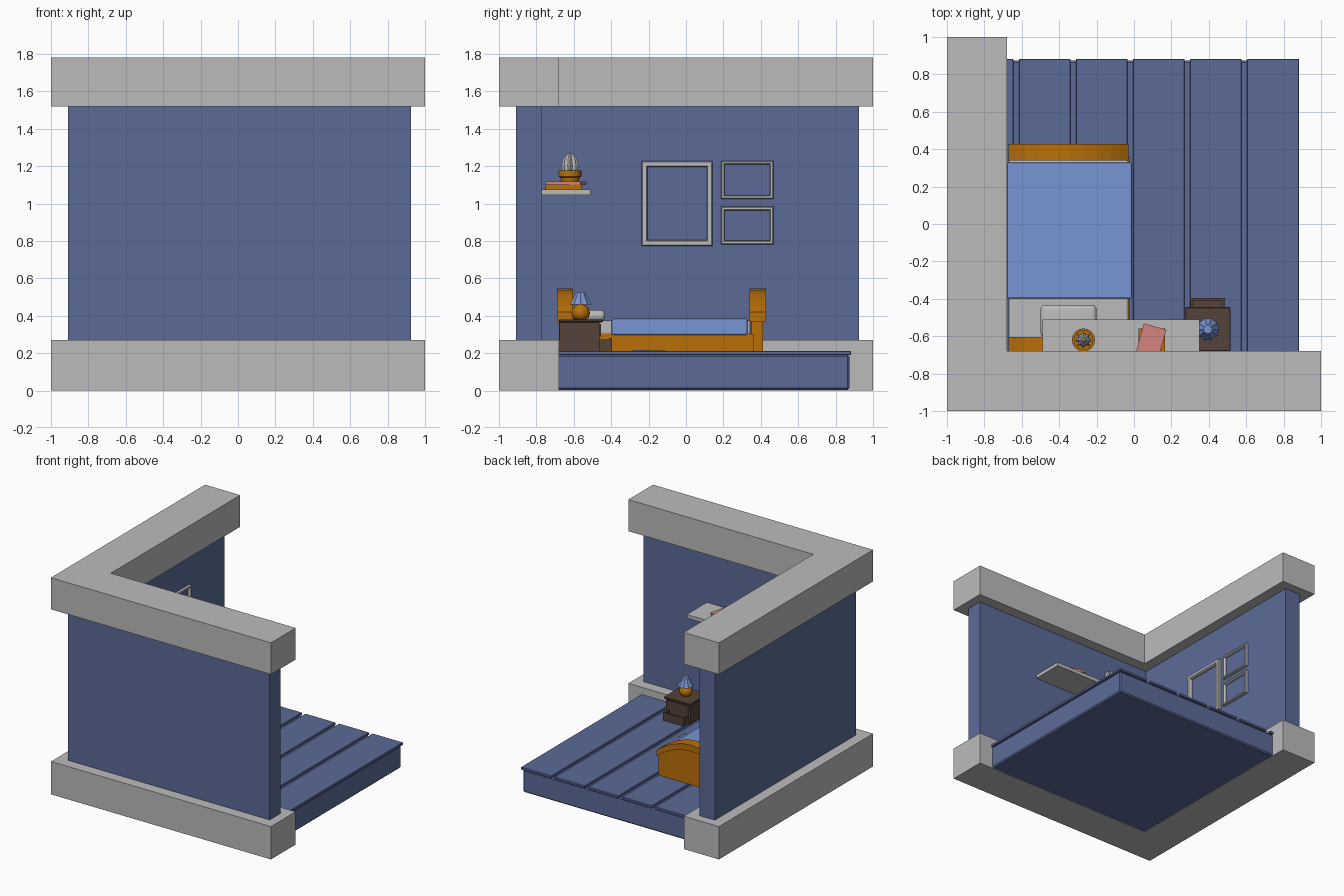
import bpy, bmesh, math
from mathutils import Vector, Matrix

if "Cube" in bpy.data.objects:
    bpy.data.objects.remove(bpy.data.objects["Cube"])


def material(name, rgb):
    m = bpy.data.materials.new(name)
    m.diffuse_color = (*rgb, 1)
    m.use_nodes = True
    m.node_tree.nodes["Principled BSDF"].inputs["Base Color"].default_value = m.diffuse_color
    return m


GREY = material("light grey", (0.50, 0.50, 0.50))
BLUE = material("slate blue", (0.105, 0.147, 0.31))
ORANGE = material("orange wood", (0.49, 0.162, 0.003))
SKY = material("sky blue", (0.188, 0.30, 0.66))
PINK = material("pink", (0.66, 0.23, 0.21))
BROWN = material("dark brown", (0.091, 0.054, 0.042))


def finish(name, bm, mat, bevel=0, segments=1, smooth=False):
    bmesh.ops.recalc_face_normals(bm, faces=bm.faces)
    mesh = bpy.data.meshes.new(name)
    bm.to_mesh(mesh)
    bm.free()
    mesh.materials.append(mat)
    ob = bpy.data.objects.new(name, mesh)
    bpy.context.collection.objects.link(ob)
    if bevel:
        mod = ob.modifiers.new("bevel", 'BEVEL')
        mod.width, mod.segments = bevel, segments
    if smooth:
        for p in mesh.polygons:
            p.use_smooth = True
    return ob


def box(name, xs, ys, zs, mat, angle=0, **kw):
    lo, hi = Vector((xs[0], ys[0], zs[0])), Vector((xs[1], ys[1], zs[1]))
    bm = bmesh.new()
    bmesh.ops.create_cube(bm, size=1, matrix=Matrix.Translation((lo + hi) / 2)
                          @ Matrix.Rotation(angle, 4, 'Z') @ Matrix.Diagonal((*(hi - lo), 1)))
    return finish(name, bm, mat, **kw)


def prism(name, pts, lo, hi, mat, place, **kw):
    """Extrude a 2D outline from lo to hi; place(u, v, w) gives the 3D point."""
    bm = bmesh.new()
    a = [bm.verts.new(place(u, v, lo)) for u, v in pts]
    b = [bm.verts.new(place(u, v, hi)) for u, v in pts]
    bm.faces.new(a)
    bm.faces.new(b)
    for i in range(len(pts)):
        j = (i + 1) % len(pts)
        bm.faces.new((a[i], a[j], b[j], b[i]))
    return finish(name, bm, mat, **kw)


def lathe(name, profile, loc, n, mat, pleat=1.0, **kw):
    """Spin (radius, height) points; every second column is scaled by pleat."""
    bm = bmesh.new()
    rings = []
    for r, z in profile:
        rings.append([bm.verts.new((loc[0] + r * (pleat if i % 2 else 1) * math.cos(math.tau * i / n),
                                    loc[1] + r * (pleat if i % 2 else 1) * math.sin(math.tau * i / n), z))
                      for i in range(n)])
    for a, b in zip(rings, rings[1:]):
        for i in range(n):
            j = (i + 1) % n
            bm.faces.new((a[i], a[j], b[j], b[i]))
    bm.faces.new(rings[0])
    bm.faces.new(rings[-1])
    return finish(name, bm, mat, **kw)


def picture_frame(name, y0, y1, z0, z1, w, depth):
    """Hollow frame on the left wall."""
    bm = bmesh.new()
    rings = []
    for inset, x in ((0, 0), (0, depth * .8), (.005, depth), (w - .005, depth), (w, depth * .7), (w, 0)):
        a, b, c, d = y0 + inset, y1 - inset, z0 + inset, z1 - inset
        rings.append([bm.verts.new((-0.77 + x, y, z)) for y, z in ((a, c), (b, c), (b, d), (a, d))])
    for p, q in zip(rings, rings[1:] + rings[:1]):
        for i in range(4):
            j = (i + 1) % 4
            bm.faces.new((p[i], p[j], q[j], q[i]))
    return finish(name, bm, GREY)


def ell(outer, inner, end):
    return [(outer, outer), (end, outer), (end, inner), (inner, inner), (inner, end), (outer, end)]


# L-shaped walls with thick base and top trim
flat = lambda u, v, w: (u, v, w)
prism("base_trim", ell(-1, -0.68, 1), 0, 0.27, GREY, flat)
prism("walls", ell(-0.91, -0.77, 0.925), 0.26, 1.53, BLUE, flat)
prism("top_trim", ell(-1, -0.68, 1), 1.52, 1.78, GREY, flat)

# Floor slab, planks with gaps, and one slightly lifted board
box("floor_slab", (-0.69, 0.873), (-0.69, 0.873), (0.004, 0.192), BLUE, bevel=0.01)
edges = [-0.69] + [c + s for c in (-0.63, -0.325, -0.02, 0.285, 0.59) for s in (-0.015, 0.015)] + [0.883]
for i in range(0, len(edges), 2):
    box(f"floor_plank_{i // 2}", edges[i:i + 2], (-0.69, 0.883), (0.19, 0.211), BLUE, bevel=0.003)
prism("lifted_board", [(-0.285, 0.209), (0.02, 0.209), (-0.285, 0.218)], 0.02, 0.22, BLUE,
      lambda u, v, w: (w, u, v))

# Bed: arched head and foot boards
N = 12
arch = [(-0.35 + 0.32 * math.cos(math.pi * i / N), math.sin(math.pi * i / N)) for i in range(N + 1)]
arch = [(x, 0.42 + 0.125 * (1 - ((x + 0.35) / 0.32) ** 2)) for x, _ in arch]
under = [(x, z - 0.05) for x, z in arch]
upright = lambda u, v, w: (u, w, v)
panel = [(-0.04, 0.21)] + [(-0.35 + (x + 0.35) * 0.97, z + 0.01) for x, z in under] + [(-0.66, 0.21)]
for name, mid in (("headboard", -0.647), ("footboard", 0.383)):
    prism(name + "_panel", panel, mid - 0.032, mid + 0.028, ORANGE, upright)
    prism(name + "_cap", arch + under[::-1], mid - 0.044, mid + 0.044, ORANGE, upright)

# Bed: frame, mattress, blanket, pillow
box("bed_frame", (-0.672, -0.025), (-0.63, 0.36), (0.211, 0.302), ORANGE)
box("mattress", (-0.672, -0.03), (-0.615, 0.345), (0.30, 0.375), GREY, bevel=0.01, segments=2)
box("blanket", (-0.68, -0.012), (-0.397, 0.328), (0.298, 0.386), SKY, bevel=0.008, segments=2)
box("pillow", (-0.5, -0.2), (-0.605, -0.432), (0.372, 0.43), GREY, bevel=0.024, segments=3, smooth=True)

# Nightstand with an open lower drawer
box("nightstand_body", (0.285, 0.505), (-0.675, -0.463), (0.211, 0.368), BROWN)
box("nightstand_top", (0.275, 0.515), (-0.68, -0.445), (0.365, 0.38), BROWN, bevel=0.003)
box("upper_drawer_front", (0.30, 0.49), (-0.465, -0.455), (0.29, 0.355), BROWN)
box("drawer_front", (0.30, 0.487), (-0.41, -0.395), (0.213, 0.28), BROWN)
box("drawer_bottom", (0.305, 0.482), (-0.47, -0.405), (0.215, 0.225), BROWN)
for x in (0.302, 0.473):
    box("drawer_side", (x, x + 0.012), (-0.47, -0.405), (0.215, 0.272), BROWN)

# Lamp
LAMP = (0.395, -0.563)
lathe("lamp_base", [(0.028, 0.379), (0.043, 0.391), (0.05, 0.415), (0.043, 0.44), (0.025, 0.455),
                    (0.01, 0.462), (0.008, 0.50)], LAMP, 16, ORANGE, smooth=True)
lathe("lamp_shade", [(0.062, 0.46), (0.044, 0.49), (0.024, 0.528)], LAMP, 20, SKY, pleat=0.9)

# Wall shelf with books and a potted cactus
box("shelf", (-0.49, 0.35), (-0.775, -0.51), (1.045, 1.075), GREY)
box("lower_book", (0.025, 0.165), (-0.75, -0.558), (1.075, 1.101), ORANGE)
box("upper_book", (0.025, 0.15), (-0.735, -0.545), (1.101, 1.118), PINK, angle=-0.27)
POT = (-0.27, -0.62)
lathe("cactus_pot", [(0.04, 1.075), (0.052, 1.14), (0.062, 1.145), (0.062, 1.176), (0.05, 1.176),
                     (0.05, 1.16)], POT, 16, ORANGE)
lathe("cactus", [(0.032, 1.155), (0.043, 1.18), (0.045, 1.205), (0.039, 1.235), (0.027, 1.257),
                 (0.008, 1.27)], POT, 16, GREY, pleat=0.72)

# Picture frames on the left wall
picture_frame("large_frame", -0.237, 0.142, 0.773, 1.227, 0.031, 0.03)
picture_frame("small_frame_top", 0.188, 0.467, 1.025, 1.227, 0.019, 0.025)
picture_frame("small_frame_bottom", 0.188, 0.467, 0.782, 0.983, 0.019, 0.025)
